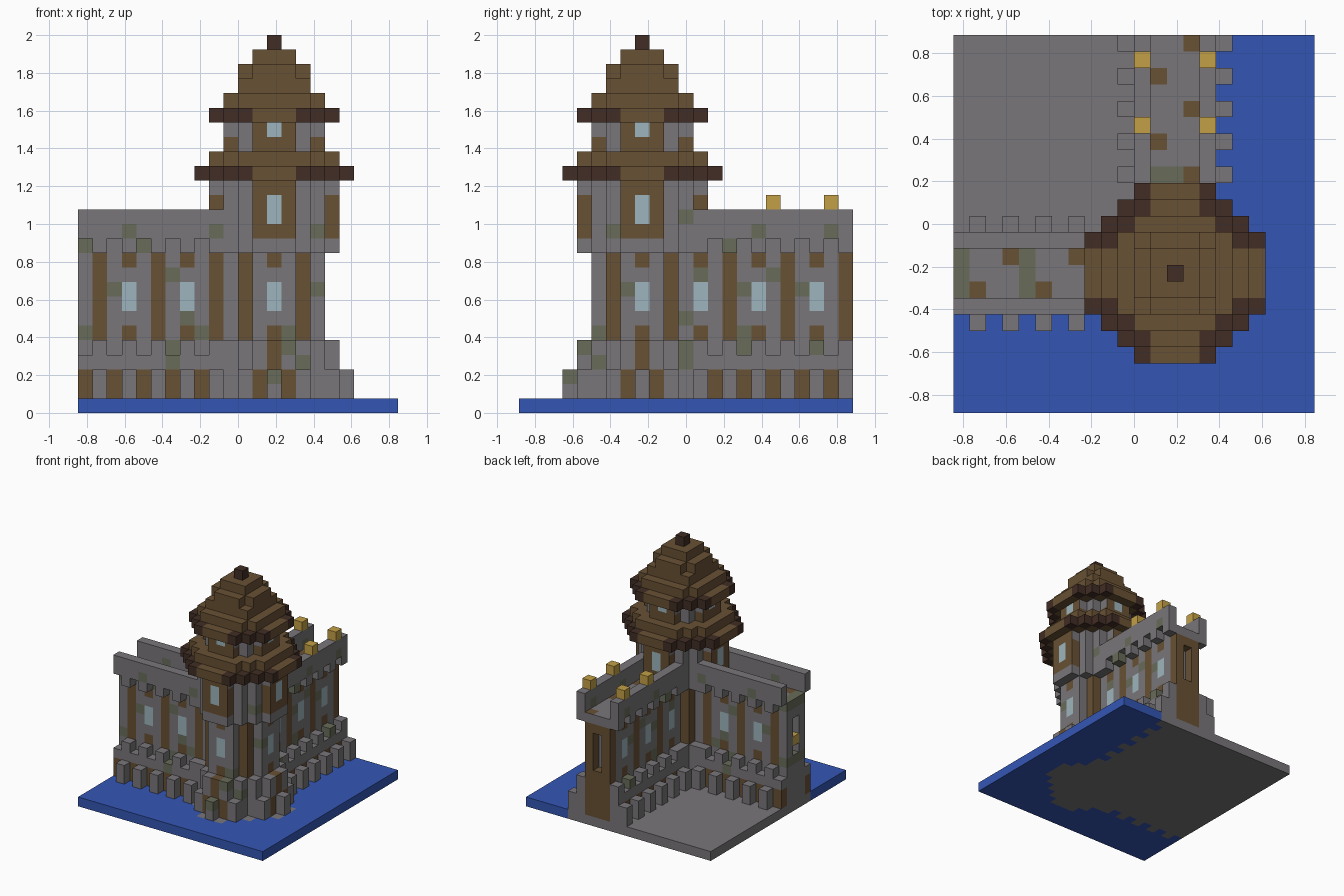
import bpy, bmesh, random
from mathutils import Vector

if "Cube" in bpy.data.objects:
    bpy.data.objects.remove(bpy.data.objects["Cube"], do_unlink=True)

U = 2 / 26                      # block size
CENTRE = Vector((2.5, -3, 0.5))  # tower axis, in blocks
rng = random.Random(4)

COLOURS = {
    "stone": (0.19, 0.18, 0.19), "timber": (0.138, 0.082, 0.034),
    "dark_wood": (0.052, 0.026, 0.018), "water": (0.034, 0.093, 0.456),
    "gold": (0.546, 0.352, 0.061), "glass": (0.34, 0.46, 0.51),
    "moss": (0.138, 0.15, 0.10),
}
NAMES = list(COLOURS)
MATS = []
for name, rgb in COLOURS.items():
    m = bpy.data.materials.new(name)
    m.use_nodes = True
    m.diffuse_color = (*rgb, 1)
    bsdf = m.node_tree.nodes["Principled BSDF"]
    bsdf.inputs["Base Color"].default_value = (*rgb, 1)
    bsdf.inputs["Roughness"].default_value = 0.9
    MATS.append(m)

taken = set()


def build(name, cells):
    """Skin a dict of block -> colour (or a colour per axis) with outer faces only."""
    cells = {c: v for c, v in cells.items() if c not in taken}
    taken.update(cells)
    bm = bmesh.new()
    for cell, colour in cells.items():
        mid = Vector(cell) + CENTRE
        for axis in range(3):
            for sign in (-1, 1):
                n = Vector((0, 0, 0))
                n[axis] = sign
                if tuple(int(a + b) for a, b in zip(cell, n)) in cells:
                    continue
                a = Vector((0, 0, 0))
                a[(axis + 1) % 3] = 0.5
                b = n.cross(a)
                corners = [a + b, b - a, -a - b, a - b]
                f = bm.faces.new([bm.verts.new((mid + n / 2 + k) * U) for k in corners])
                c = colour if isinstance(colour, str) else colour[axis]
                f.material_index = NAMES.index(c)
    bmesh.ops.remove_doubles(bm, verts=bm.verts, dist=U / 50)
    me = bpy.data.meshes.new(name)
    bm.to_mesh(me)
    bm.free()
    for m in MATS:
        me.materials.append(m)
    bpy.context.collection.objects.link(bpy.data.objects.new(name, me))


def octagon(r, total):
    span = range(-r, r + 1)
    return [(p, q) for p in span for q in span if abs(p) + abs(q) <= total]


def lohi(p, q):
    return sorted((abs(p), abs(q)))


def weathered(chance=0.07):
    return "moss" if rng.random() < chance else "stone"


# Tower plinth with low outer merlons
cells = {}
for p, q in octagon(4, 5):
    lo, hi = lohi(p, q)
    for z in range(1, 5 if lo % 2 == 0 or lo == 1 else 4):
        c = weathered()
        if lo % 2 and z < 3 or (lo == 0 and z >= 3):
            c = "timber"
        cells[p, q, z] = c
for p, q in octagon(5, 6):
    if (p, q, 1) not in cells and lohi(p, q)[0] % 2 == 0:
        for z in (1, 2):
            cells[p, q, z] = weathered()
build("tower_plinth", cells)

# Tower shaft with corner posts and a window on each side
cells = {}
for p, q in octagon(3, 4):
    lo, hi = lohi(p, q)
    for z in range(1, 11):
        c = weathered()
        if lo == 2 or (lo == 0 and z in (5, 10)):
            c = "timber"
        elif lo == 0 and z in (7, 8):
            c = "glass"
        cells[p, q, z] = c
build("tower_shaft", cells)


def gallery(name, r, total, z0, z1, glass):
    """Overhanging storey: timber beside each window, stone at the corners."""
    cells = {}
    for p, q in octagon(r, total):
        lo, hi = lohi(p, q)
        for z in range(z0, z1):
            c = weathered(0.04)
            if hi == r and lo == 1 and z > z0 - (z0 == 18):
                c = "timber"
                if z == z1 - 1:
                    c = ("timber", "stone", "stone") if abs(p) == r else ("stone", "timber", "stone")
            elif hi == r and lo == 0:
                c = "glass" if z in glass else "timber"
                if z == z0 == 11:
                    c = "stone"
            cells[p, q, z] = c
    build(name, cells)


gallery("lower_gallery", 4, 5, 11, 16, (13, 14))
gallery("upper_gallery", 3, 4, 18, 20, (19,))


# Roofs: dark eaves at the corners, timber shingles stepping in
def roof(name, layers):
    cells = {}
    for z, r, total, eave in layers:
        for p, q in octagon(r, total):
            lo, hi = lohi(p, q)
            edge = hi == r or lo + hi == total
            cells[p, q, z] = "dark_wood" if eave and edge and lo > 1 else "timber"
    build(name, cells)


roof("lower_roof", [(16, 5, 7, True), (17, 4, 6, False)])
roof("upper_roof", [(20, 4, 6, True), (21, 3, 5, False), (22, 2, 4, False),
                    (23, 2, 3, False), (24, 1, 2, False)])
build("roof_finial", {(0, 0, 25): "dark_wood"})
build("roof_vent", {(0, -2, 22): "dark_wood"})


# Curtain walls: s runs outward from the tower, t across the wall
def wing(name, place, last, post, moss):
    def put(cells, s, t, z, c):
        cells[(*place(s, t), z)] = "moss" if c == "stone" and (s, z) in moss else c

    plinth, wall, parapet = {}, {}, {}
    for s in range(2, last + 1):
        even = s % 2 == 0
        for t in (-2, 2):
            for z in range(1, 5 if even else 4):
                put(plinth, s, t, z, "timber" if not even and z < 3 else "stone")
            for z in range(11 if even else 12, 14):
                put(parapet, s, t, z, "stone")
            if even:
                for z in (1, 2):
                    put(plinth, s, t * 3 // 2, z, "stone")
        for t in (-1, 0, 1):
            for z in range(1, 12):
                if s == last and t == 0 and 5 < z < 10:
                    continue        # slot in the end wall
                c = "stone"
                if z < 11 and s % 4 == post:
                    c = "timber"
                elif s % 4 == (post + 2) % 4 and z in (5, 10):
                    c = "timber"
                elif s % 4 == (post + 2) % 4 and z in (7, 8):
                    c = "glass"
                if z == 11 and even and s > 4 and t == (1 if s % 4 == 2 else -1):
                    c = ("stone", "stone", "timber")
                put(wall, s, t, z, c)
    build(name + "_plinth", plinth)
    build(name + "_wall", wall)
    build(name + "_parapet", parapet)


wing("side_wing", lambda s, t: (-s, t), 13, 0,
     {(10, 12), (4, 12), (9, 11), (11, 8), (3, 8), (3, 10), (7, 9), (6, 6),
      (13, 5), (5, 5), (7, 4), (7, 3), (9, 1), (13, 11)})
wing("rear_wing", lambda s, t: (t, s), 14, 2,
     {(8, 12), (13, 12), (6, 11), (4, 9), (3, 8), (7, 8), (11, 8), (7, 5),
      (12, 5), (7, 4), (12, 4), (9, 9)})

# Lanterns on the rear parapet and in the side wing's end slot
for s in (9, 13):
    for t, side in ((-2, "inner"), (2, "outer")):
        build(f"{side}_lantern_{s}", {(t, s, 14): "gold"})
build("slot_lantern", {(-13, 0, 7): "gold"})

# Ground slab: courtyard and footprint in stone, moat around
footprint = set(octagon(5, 6))


def dry(p, q):
    if (p <= 0 and q >= 0) or (p, q) in footprint:
        return True
    for s, t in ((-p, q), (q, p)):
        if s >= 0 and abs(t) <= (3 if s % 2 == 0 else 2):
            return True
    return False


slab = [(p, q) for p in range(-13, 9) for q in range(-8, 15)]
build("courtyard", {(p, q, 0): "stone" for p, q in slab if dry(p, q)})
build("moat", {(p, q, 0): "water" for p, q in slab if not dry(p, q)})
